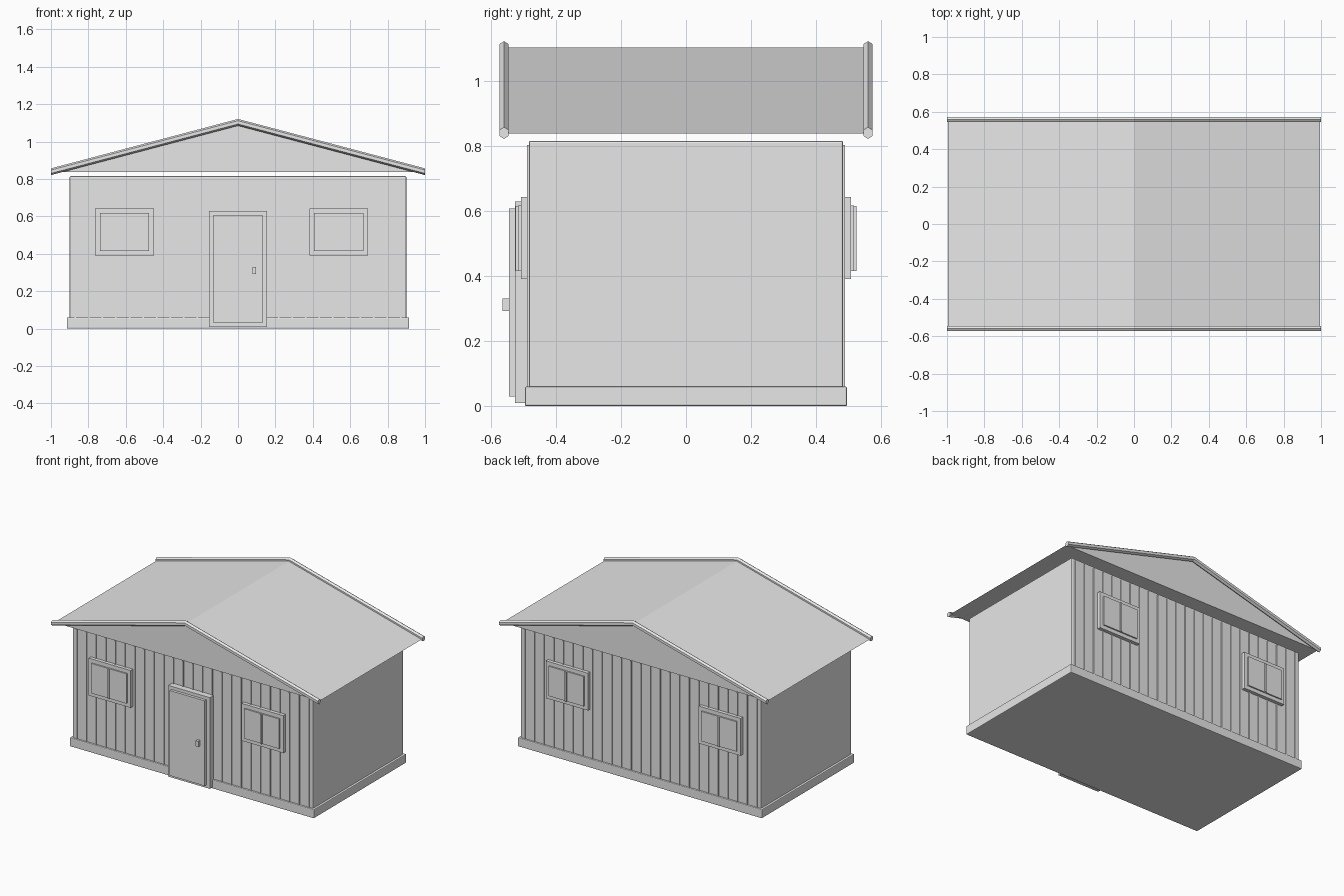
import bpy, bmesh, math

default = bpy.data.objects.get("Cube")
if default:
    bpy.data.objects.remove(default, do_unlink=True)

grey = bpy.data.materials.new("light_grey")
grey.use_nodes = True
colour = (0.8, 0.8, 0.8, 1)
grey.diffuse_color = colour
grey.node_tree.nodes["Principled BSDF"].inputs["Base Color"].default_value = colour


def add_object(name, bm):
    bmesh.ops.recalc_face_normals(bm, faces=bm.faces)
    mesh = bpy.data.meshes.new(name)
    bm.to_mesh(mesh)
    bm.free()
    mesh.materials.append(grey)
    ob = bpy.data.objects.new(name, mesh)
    bpy.context.collection.objects.link(ob)
    return ob


def box(name, x, y, z, bevel=0):
    """Box spanning the given (low, high) ranges."""
    bm = bmesh.new()
    bmesh.ops.create_cube(bm, size=1)
    for v in bm.verts:
        v.co = [r[0] if c < 0 else r[1] for c, r in zip(v.co, (x, y, z))]
    ob = add_object(name, bm)
    if bevel:
        mod = ob.modifiers.new("soft_edges", "BEVEL")
        mod.width = bevel
        mod.segments = 2
    return ob


def loft(name, sections):
    """Solid through a row of matching cross-sections."""
    bm = bmesh.new()
    rings = [[bm.verts.new(p) for p in s] for s in sections]
    n = len(rings[0])
    for a, b in zip(rings, rings[1:]):
        for i in range(n):
            j = (i + 1) % n
            bm.faces.new((a[i], a[j], b[j], b[i]))
    bm.faces.new(rings[0])
    bm.faces.new(rings[-1])
    return add_object(name, bm)


def outward(side, near, far):
    """Depth range on the front (-1) or back (1) of the house."""
    return tuple(sorted((side * near, side * far)))


# Base and walls
box("base", (-0.915, 0.915), (-0.495, 0.495), (0, 0.06), 0.005)
box("walls", (-0.9, 0.9), (-0.483, 0.483), (0.03, 0.815), 0.006)

# Solid gabled roof, with a flat underside
eave, ridge = 0.838, 1.102
loft("roof", [[(-0.995, y, eave), (0.995, y, eave), (0, y, ridge)]
              for y in (-0.547, 0.547)])

for side, end in ((-1, "front"), (1, "back")):
    # Six-sided trim rod bent over the gable
    sections = []
    for x, z in ((-1, 0.839), (0, 1.103), (1, 0.839)):
        angles = [math.radians(90 + 60 * k) for k in range(6)]
        sections.append([(x, side * 0.559 + 0.0165 * math.cos(a),
                          z + 0.018 * math.sin(a)) for a in angles])
    loft(end + "_roof_trim", sections)

    # Vertical wall battens
    for i in range(25):
        x = (i - 12) * 0.0725
        box(f"{end}_batten_{i + 1}", (x - 0.004, x + 0.004),
            outward(side, 0.475, 0.489), (0.03, 0.802))

    # Windows: frame, raised panes and centre bar
    for x, label in ((-0.607, "right"), (0.538, "left")):
        name = f"{end}_{label}_window"
        box(name + "_frame", (x - 0.157, x + 0.157),
            outward(side, 0.475, 0.507), (0.39, 0.643))
        box(name + "_panes", (x - 0.132, x + 0.132),
            outward(side, 0.5, 0.516), (0.415, 0.617))
        box(name + "_bar", (x - 0.006, x + 0.006),
            outward(side, 0.5, 0.523), (0.415, 0.615))

# Front door
box("door_frame", (-0.156, 0.156), (-0.525, -0.475), (0.01, 0.628))
box("door", (-0.131, 0.131), (-0.544, -0.515), (0.03, 0.607))
box("door_handle", (0.077, 0.097), (-0.563, -0.54), (0.293, 0.33))
